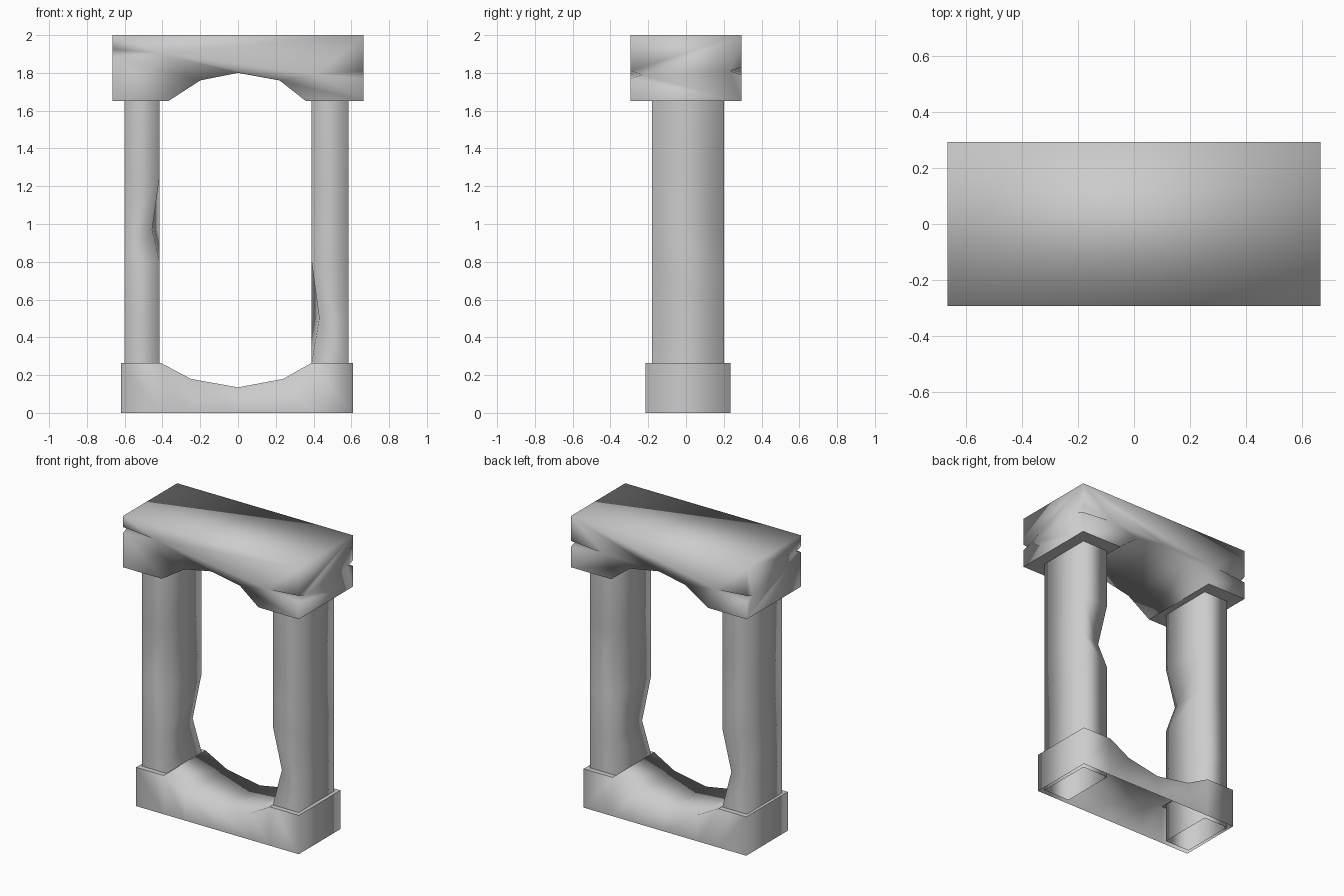
import bpy
import bmesh

cube = bpy.data.objects.get("Cube")
if cube:
    bpy.data.objects.remove(cube, do_unlink=True)

# Single stone colour
stone = bpy.data.materials.new("grey_stone")
stone.use_nodes = True
GREY = (0.6, 0.6, 0.6, 1)
stone.diffuse_color = GREY
stone.node_tree.nodes["Principled BSDF"].inputs["Base Color"].default_value = GREY


def finish(name, bm, flat=()):
    """Turn a bmesh into a smooth object, keeping the given faces flat."""
    bmesh.ops.recalc_face_normals(bm, faces=bm.faces)
    for face in bm.faces:
        face.smooth = face not in flat
    mesh = bpy.data.meshes.new(name)
    bm.to_mesh(mesh)
    bm.free()
    mesh.materials.append(stone)
    obj = bpy.data.objects.new(name, mesh)
    bpy.context.collection.objects.link(obj)
    return obj


def strip(bm, front, back):
    """Bridge two matching rows of vertices with quads."""
    return [bm.faces.new((front[i], front[i + 1], back[i + 1], back[i]))
            for i in range(len(front) - 1)]


# Base: hollow block, open below, with a dipped top
bm = bmesh.new()
dip = [(-0.62, 0.265), (-0.41, 0.265), (-0.25, 0.18), (0, 0.135),
       (0.24, 0.18), (0.39, 0.265), (0.61, 0.265)]
rows, feet = [], []
for y in (-0.215, 0.235):
    rows.append([bm.verts.new((x, y, z)) for x, z in dip])
    feet.append([bm.verts.new((x, y, 0)) for x, z in dip])
top = strip(bm, *rows)
for row, foot in zip(rows, feet):
    strip(bm, row, foot)
for end in (0, -1):
    bm.faces.new((rows[0][end], rows[1][end], feet[1][end], feet[0][end]))
finish("base", bm, {top[0], top[-1]})


# Columns: open tubes with worn inner edges
def column(name, outer, inner, front_wear, back_wear):
    bm = bmesh.new()
    rings = []
    out = 1 if outer > inner else -1
    for z in (0, 0.265, 0.5, 0.8, 0.97, 1.25, 1.65):
        f = 0.04 if z == front_wear else 0
        b = 0.04 if z == back_wear else 0
        corners = [(outer, -0.18), (inner + out * f, -0.18 + f),
                   (inner + out * b, 0.2 - b), (outer, 0.2)]
        ring = [bm.verts.new((x, y, z)) for x, y in corners]
        rings.append(ring + ring[:1])
    for low, high in zip(rings, rings[1:]):
        strip(bm, low, high)
    finish(name, bm)


column("right_column", -0.6, -0.415, 0.97, 0.5)
column("left_column", 0.585, 0.39, 0.5, 0.97)

# Lintel: arched underside with a wedge crack at each upright corner
bm = bmesh.new()
W, D = 0.665, 0.293
arch = [(-W, 1.65), (-0.37, 1.65), (-0.2, 1.76), (0, 1.8),
        (0.22, 1.76), (0.36, 1.65), (W, 1.65)]
crack_height = {(-1, -1): 1.905, (1, -1): 1.79, (1, 1): 1.81, (-1, 1): 1.79}
under = {s: [bm.verts.new((x, s * D, z)) for x, z in arch] for s in (-1, 1)}
roof, cracks = {}, {}
for (sx, sy), z in crack_height.items():
    roof[sx, sy] = bm.verts.new((sx * W, sy * D, 2))
    low = bm.verts.new((sx * W, sy * D, z - 0.02))
    high = bm.verts.new((sx * W, sy * D, z + 0.02))
    along = bm.verts.new((sx * (W - 0.25), sy * D, z))
    across = bm.verts.new((sx * W, sy * (D - 0.06), z))
    bm.faces.new((along, across, low))
    bm.faces.new((along, across, high))
    cracks[sx, sy] = low, high, along, across

for sy in (-1, 1):
    low, high, along, _ = cracks[1, sy]
    low2, high2, along2, _ = cracks[-1, sy]
    bm.faces.new(under[sy] + [low, along, high, roof[1, sy],
                              roof[-1, sy], high2, along2, low2])
for sx, end in ((-1, 0), (1, -1)):
    low, high, _, across = cracks[sx, -1]
    low2, high2, _, across2 = cracks[sx, 1]
    bm.faces.new((under[-1][end], low, across, high, roof[sx, -1],
                  roof[sx, 1], high2, across2, low2, under[1][end]))
bm.faces.new((roof[-1, -1], roof[1, -1], roof[1, 1], roof[-1, 1]))
soffit = strip(bm, under[-1], under[1])
finish("lintel", bm, {soffit[0], soffit[-1]})
